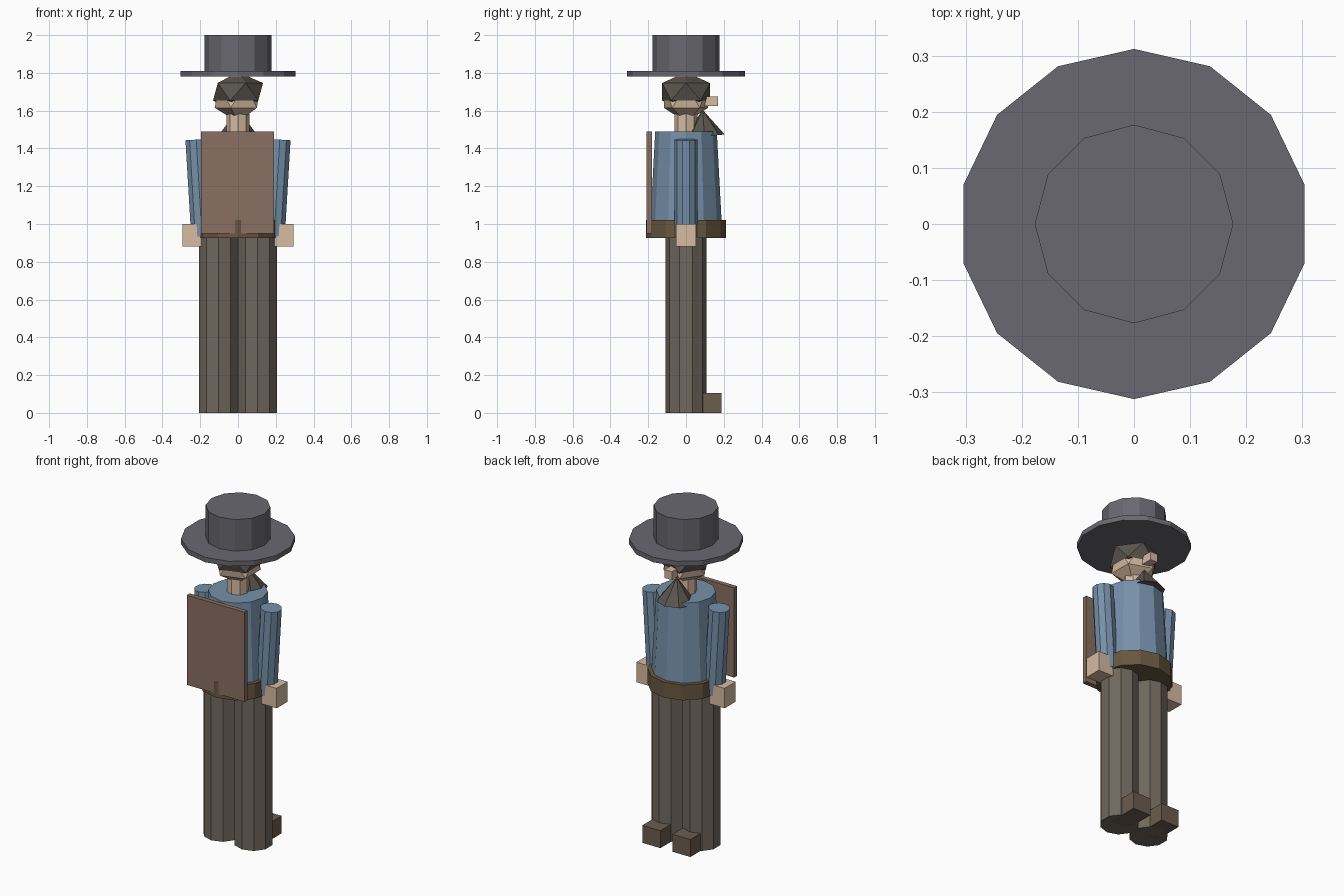
import bpy
from math import pi, radians

if "Cube" in bpy.data.objects:
    bpy.data.objects.remove(bpy.data.objects["Cube"])


def mat(name, r, g, b):
    m = bpy.data.materials.new(name)
    m.diffuse_color = (r, g, b, 1)
    m.use_nodes = True
    m.node_tree.nodes["Principled BSDF"].inputs["Base Color"].default_value = m.diffuse_color
    return m


HAT = mat("hat_grey", 0.14, 0.14, 0.16)
SKIN = mat("skin", 0.68, 0.50, 0.36)
HAIR = mat("hair_dark", 0.10, 0.09, 0.075)
SHIRT = mat("shirt_blue", 0.18, 0.28, 0.40)
BELT = mat("belt_brown", 0.14, 0.095, 0.05)
TROUSER = mat("trouser_brown", 0.16, 0.135, 0.11)
SHOE = mat("shoe_brown", 0.15, 0.11, 0.08)
BOARD = mat("board_brown", 0.25, 0.16, 0.12)


def finish(name, m):
    o = bpy.context.object
    o.name = name
    o.data.materials.append(m)
    return o


def tube(name, m, sides, r_low, r_top, z0, z1, x=0, y=0, rot=(0, 0, 0)):
    bpy.ops.mesh.primitive_cone_add(vertices=sides, radius1=r_low, radius2=r_top,
                                    depth=z1 - z0, location=(x, y, (z0 + z1) / 2),
                                    rotation=rot)
    return finish(name, m)


def box(name, m, x, y, z):
    """Box from (min, max) ranges on each axis."""
    axes = (x, y, z)
    bpy.ops.mesh.primitive_cube_add(size=1, location=[(a + b) / 2 for a, b in axes])
    bpy.context.object.scale = [b - a for a, b in axes]
    return finish(name, m)


def ball(name, m, z, scale):
    bpy.ops.mesh.primitive_ico_sphere_add(subdivisions=1, radius=1, location=(0, 0, z))
    bpy.context.object.scale = scale
    return finish(name, m)


# Hat
tube("hat_brim", HAT, 14, 0.312, 0.312, 1.78, 1.81)
tube("hat_crown", HAT, 12, 0.177, 0.177, 1.80, 2.0)

# Head
ball("head", SKIN, 1.677, (0.138, 0.138, 0.138))
ball("hair", HAIR, 1.70, (0.148, 0.148, 0.104))
box("nose", SKIN, (-0.025, 0.025), (0.09, 0.17), (1.625, 1.675))
tube("beard", HAIR, 8, 0.107, 0, 1.465, 1.605, y=0.093, rot=(radians(4.5), 0, 0))
tube("neck", SKIN, 8, 0.06, 0.06, 1.45, 1.62)

# Body, belt and the board on the back
tube("torso", SHIRT, 12, 0.192, 0.163, 0.95, 1.49)
tube("belt", BELT, 12, 0.212, 0.212, 0.927, 1.02)
box("back_board", BOARD, (-0.195, 0.19), (-0.208, -0.18), (0.95, 1.49))

# Limbs on both sides
for side, s in (("left", -1), ("right", 1)):
    tube(side + "_leg", TROUSER, 10, 0.108, 0.108, 0, 0.94, x=s * 0.103)
    box(side + "_shoe", SHOE, (s * 0.10 - 0.06, s * 0.10 + 0.06), (0.0, 0.187), (0, 0.105))
    tube(side + "_arm", SHIRT, 10, 0.06, 0.06, 0.935, 1.447, x=s * 0.206,
         rot=(0, s * radians(3.4), 0))
    box(side + "_hand", SKIN, (s * 0.242 - 0.052, s * 0.242 + 0.052), (-0.052, 0.052), (0.88, 1.0))
